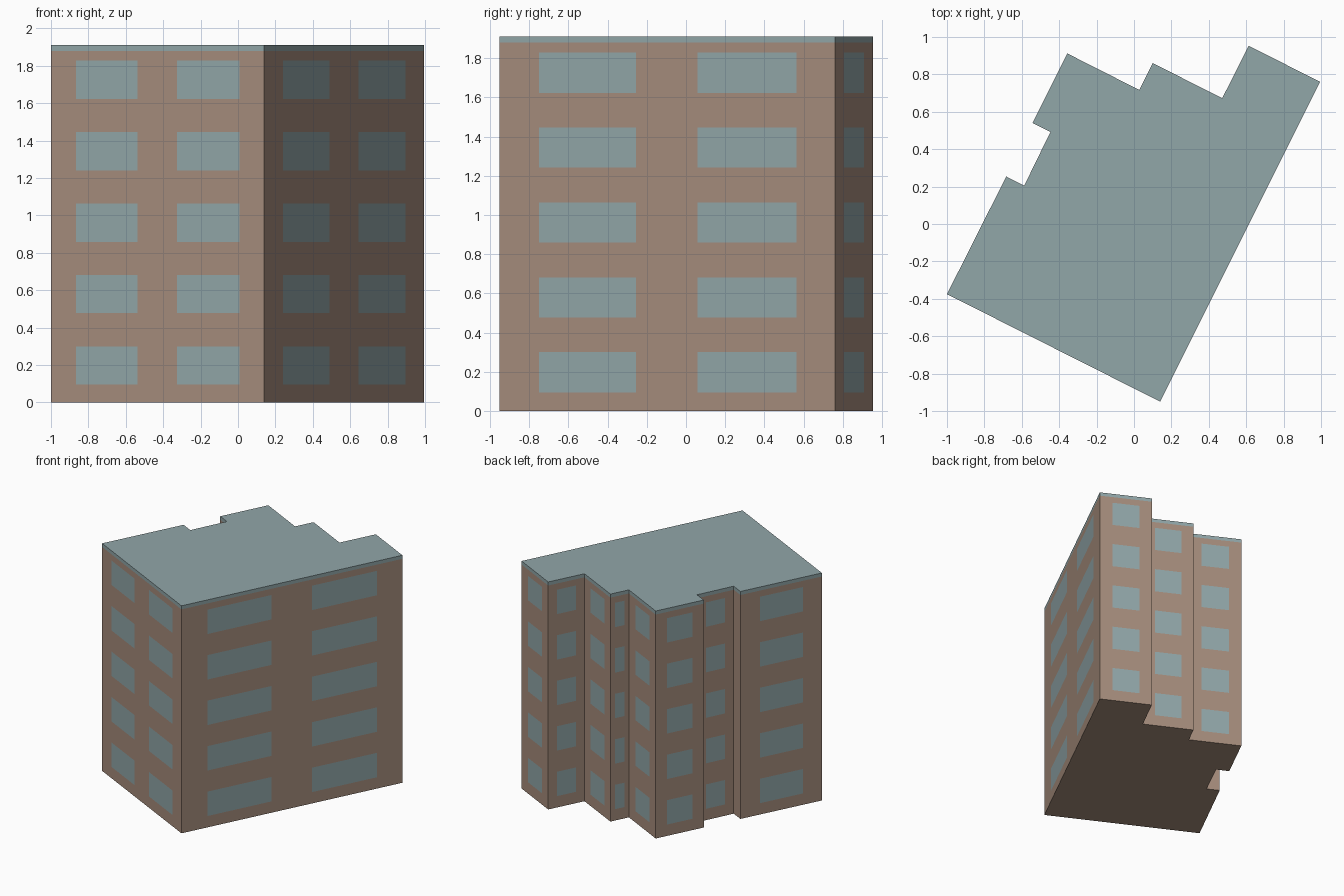
import bpy, bmesh
from mathutils import Vector

cube = bpy.data.objects.get("Cube")
if cube:
    bpy.data.objects.remove(cube, do_unlink=True)


def make_material(name, color):
    mat = bpy.data.materials.new(name)
    mat.use_nodes = True
    mat.diffuse_color = color
    mat.node_tree.nodes["Principled BSDF"].inputs["Base Color"].default_value = color
    return mat


def make_object(name, bm, materials):
    bmesh.ops.remove_doubles(bm, verts=bm.verts, dist=0.0005)
    bmesh.ops.recalc_face_normals(bm, faces=bm.faces)
    mesh = bpy.data.meshes.new(name)
    bm.to_mesh(mesh)
    bm.free()
    for mat in materials:
        mesh.materials.append(mat)
    obj = bpy.data.objects.new(name, mesh)
    bpy.context.collection.objects.link(obj)
    return obj


brick = make_material("brown_wall", (0.38, 0.265, 0.202, 1))
glass = make_material("grey_blue_glass", (0.285, 0.385, 0.395, 1))
roofing = make_material("grey_blue_roof", (0.285, 0.385, 0.395, 1))

ROOF_BASE, ROOF_TOP = 1.88, 1.91
FLOORS, FLOOR_PITCH = 5, 0.382
SILL, WINDOW_HEIGHT = 0.095, 0.205

# Window edges along a wall, as fractions of its length
PAIR = [0.117, 0.407, 0.59, 0.885]
SINGLE = [0.24, 0.765]
BLANK = []

# Footprint corners, anticlockwise, each with the windows of the wall that follows
walls = [
    ((-1.0, -0.375), PAIR),
    ((0.14, -0.95), PAIR),
    ((0.995, 0.76), SINGLE),
    ((0.613, 0.953), SINGLE),
    ((0.472, 0.673), SINGLE),
    ((0.1, 0.86), SINGLE),
    ((0.028, 0.717), SINGLE),
    ((-0.357, 0.912), SINGLE),
    ((-0.543, 0.54), BLANK),
    ((-0.447, 0.492), SINGLE),
    ((-0.587, 0.205), BLANK),
    ((-0.683, 0.254), SINGLE),
]
corners = [Vector(corner) for corner, _ in walls]

# Shared height cuts: every odd band is a row of windows
levels = [0.0]
for floor in range(FLOORS):
    sill = SILL + floor * FLOOR_PITCH
    levels += [sill, sill + WINDOW_HEIGHT]
levels.append(ROOF_BASE)

# Walls with flush window panes, closed underneath
bm = bmesh.new()
base_ring = []
for i, (_, windows) in enumerate(walls):
    start, end = corners[i], corners[(i + 1) % len(corners)]
    cuts = [0.0] + windows + [1.0]
    grid = [[bm.verts.new((*start.lerp(end, u), z)) for z in levels] for u in cuts]
    base_ring += [column[0] for column in grid[:-1]]
    for a in range(len(cuts) - 1):
        for b in range(len(levels) - 1):
            face = bm.faces.new((grid[a][b], grid[a + 1][b],
                                 grid[a + 1][b + 1], grid[a][b + 1]))
            face.material_index = int(a % 2 == 1 and b % 2 == 1)
bm.faces.new(base_ring[::-1])
make_object("building_walls", bm, [brick, glass])

# Thin flat roof slab following the footprint
bm = bmesh.new()
outline = bm.faces.new([bm.verts.new((*c, ROOF_BASE)) for c in corners])
extruded = bmesh.ops.extrude_face_region(bm, geom=[outline], use_keep_orig=True)
top = [v for v in extruded["geom"] if isinstance(v, bmesh.types.BMVert)]
bmesh.ops.translate(bm, verts=top, vec=(0, 0, ROOF_TOP - ROOF_BASE))
make_object("flat_roof", bm, [roofing])
